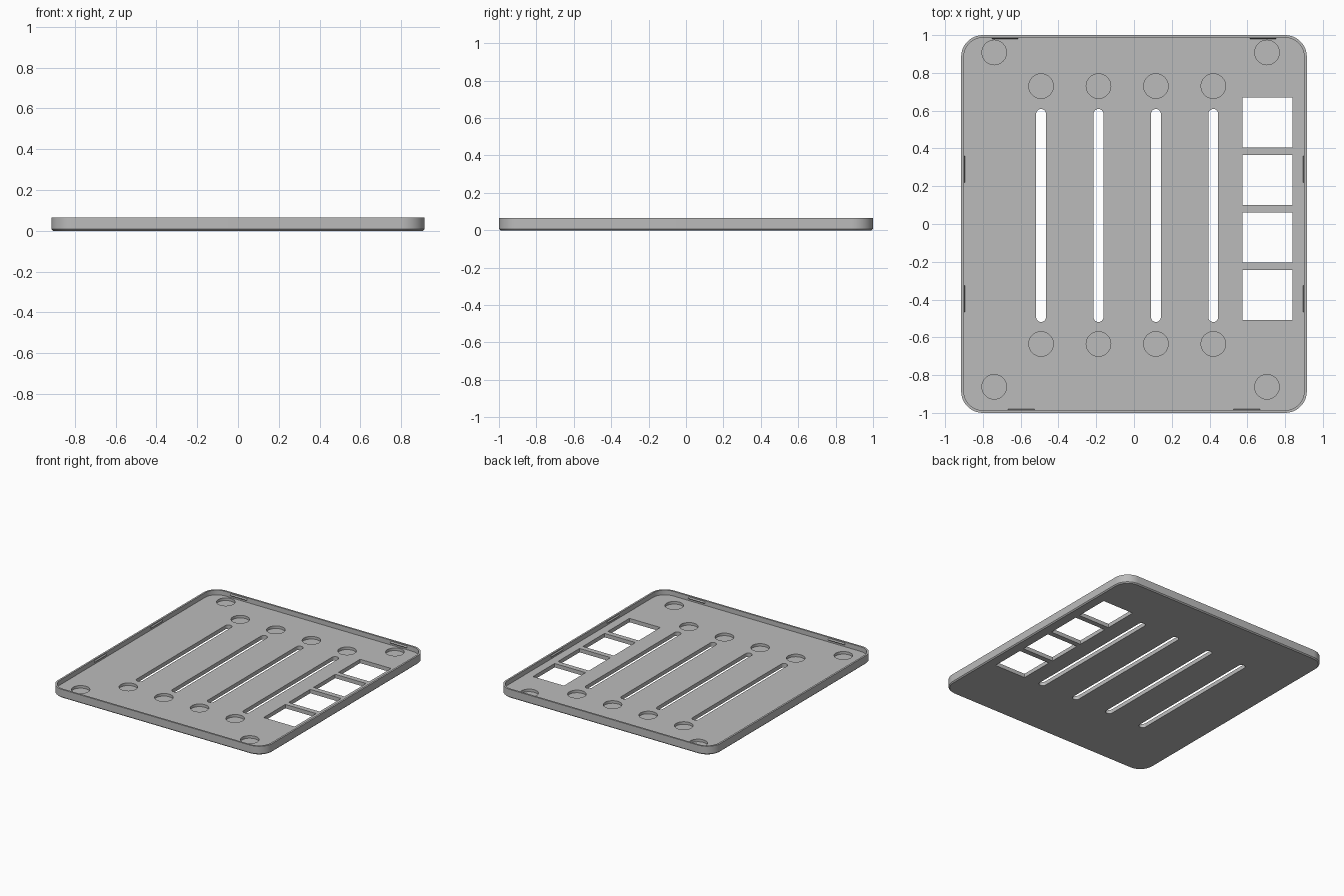
import bpy, bmesh, math

old = bpy.data.objects.get("Cube")
if old:
    bpy.data.objects.remove(old, do_unlink=True)

grey = bpy.data.materials.new("plain grey")
grey.use_nodes = True
colour = (0.5, 0.5, 0.5, 1)
grey.diffuse_color = colour
grey.node_tree.nodes["Principled BSDF"].inputs["Base Color"].default_value = colour

HALF_X, HALF_Y, HEIGHT = 0.915, 1.0, 0.066
WALL, FLOOR, CORNER, CHAMFER = 0.014, 0.03, 0.115, 0.008
PITCH = 0.304


def rounded(cx, cy, hx, hy, r, steps=12):
    """Outline of a rounded rectangle, counter-clockwise."""
    pts = []
    for q, (sx, sy) in enumerate([(1, 1), (-1, 1), (-1, -1), (1, -1)]):
        for i in range(steps + 1):
            a = (q + i / steps) * math.pi / 2
            pts.append((cx + sx * (hx - r) + r * math.cos(a),
                        cy + sy * (hy - r) + r * math.sin(a)))
    return pts


def loft(bm, rings):
    """Closed solid through a list of (outline, z)."""
    loops = [[bm.verts.new((x, y, z)) for x, y in pts] for pts, z in rings]
    n = len(loops[0])
    for a, b in zip(loops, loops[1:]):
        for i in range(n):
            j = (i + 1) % n
            bm.faces.new((a[i], a[j], b[j], b[i]))
    bm.faces.new(loops[0][::-1])
    bm.faces.new(loops[-1])


def finish(name, bm):
    bmesh.ops.remove_doubles(bm, verts=bm.verts[:], dist=1e-5)
    bmesh.ops.recalc_face_normals(bm, faces=bm.faces[:])
    mesh = bpy.data.meshes.new(name)
    bm.to_mesh(mesh)
    bm.free()
    mesh.materials.append(grey)
    ob = bpy.data.objects.new(name, mesh)
    bpy.context.collection.objects.link(ob)
    return ob


# Tray shell: chamfered base, outer wall, rim, inner wall, floor
def ring(inset, z):
    return rounded(0, 0, HALF_X - inset, HALF_Y - inset, CORNER - inset), z


bm = bmesh.new()
loft(bm, [ring(CHAMFER, 0), ring(0, CHAMFER), ring(0, HEIGHT),
          ring(WALL, HEIGHT), ring(WALL, FLOOR)])
tray = finish("tray", bm)

# Cutters for slots, square windows and round recesses
bm = bmesh.new()


def cut(outline, bottom):
    loft(bm, [(outline, bottom), (outline, FLOOR + 0.02)])


def recess(x, y):
    cut(rounded(x, y, 0.065, 0.065, 0.065), 0.01)


for k in range(4):
    x = -0.492 + k * PITCH
    cut(rounded(x, 0.045, 0.026, 0.564, 0.026, 8), -0.05)
    recess(x, 0.73)
    recess(x, -0.635)
    y, s = 0.537 - k * PITCH, 0.132
    cut([(0.706 + s * a, y + s * b) for a, b in [(-1, -1), (1, -1), (1, 1), (-1, 1)]], -0.05)
for x in (-0.74, 0.704):
    for y in (0.908, -0.862):
        recess(x, y)
cutter = finish("floor_cutter", bm)
cutter.hide_render = True

mod = tray.modifiers.new("cut_openings", 'BOOLEAN')
mod.object = cutter
mod.operation = 'DIFFERENCE'
mod.solver = 'EXACT'
bpy.context.view_layer.objects.active = tray
tray.select_set(True)
bpy.ops.object.modifier_apply(modifier=mod.name)
bpy.data.objects.remove(cutter, do_unlink=True)
bpy.ops.object.shade_smooth_by_angle(angle=math.radians(30))

# Small snap ridges along the inner walls
LOW, HIGH, DEPTH, LENGTH = 0.042, 0.058, 0.007, 0.14


def ridge(name, x, y, nx, ny):
    """Wedge on the wall at (x, y), pointing along (nx, ny)."""
    bm = bmesh.new()
    profile = [(-0.004, LOW), (0, LOW), (DEPTH, (LOW + HIGH) / 2), (0, HIGH), (-0.004, HIGH)]
    ends = []
    for t in (-LENGTH / 2, LENGTH / 2):
        ends.append([bm.verts.new((x + nx * d - ny * t, y + ny * d + nx * t, z))
                     for d, z in profile])
    n = len(profile)
    for i in range(n):
        j = (i + 1) % n
        bm.faces.new((ends[0][i], ends[0][j], ends[1][j], ends[1][i]))
    bm.faces.new(ends[0])
    bm.faces.new(ends[1])
    finish(name, bm)


wx, wy = HALF_X - WALL, HALF_Y - WALL
for side, s in (("left", 1), ("right", -1)):
    ridge(side + "_back_ridge", s * wx, 0.29, -s, 0)
    ridge(side + "_front_ridge", s * wx, -0.395, -s, 0)
    ridge("back_" + side + "_ridge", s * 0.683, wy, 0, -1)
    ridge("front_" + side + "_ridge", s * 0.597, -wy, 0, 1)
